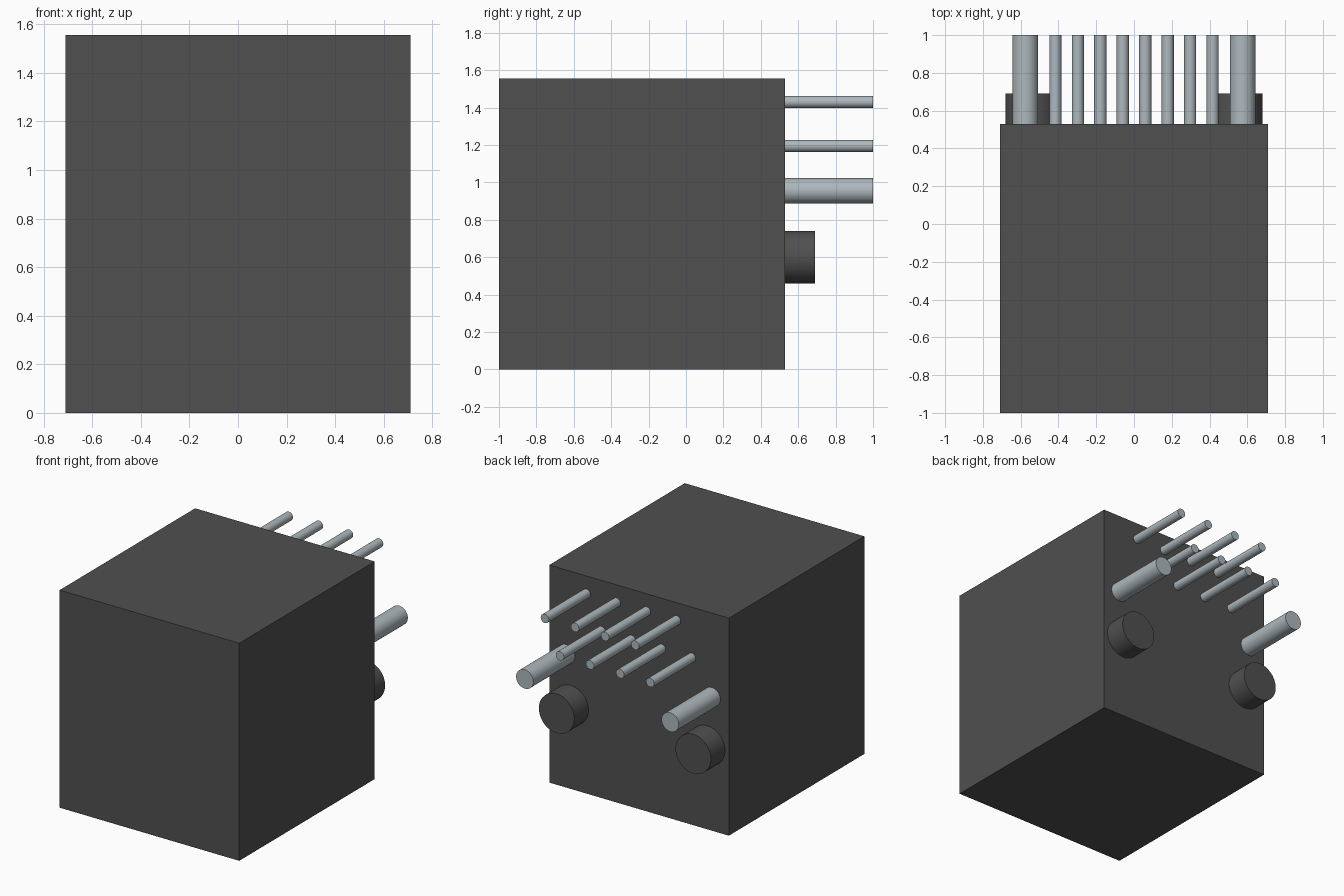
import bpy
import math

cube = bpy.data.objects.get("Cube")
if cube:
    bpy.data.objects.remove(cube, do_unlink=True)


def make_material(name, rgb, metallic=0.0):
    mat = bpy.data.materials.new(name)
    mat.use_nodes = True
    mat.diffuse_color = (*rgb, 1.0)
    mat.node_tree.nodes["Principled BSDF"].inputs["Base Color"].default_value = (*rgb, 1.0)
    return mat


dark = make_material("dark grey", (0.08, 0.08, 0.08))
steel = make_material("pale steel", (0.42, 0.48, 0.51))

BACK = 0.53    # back face of the housing
HEIGHT = 1.555


def rod(name, x, z, radius, end, mat, sides=32):
    """Cylinder running backwards from the housing's back face."""
    bpy.ops.mesh.primitive_cylinder_add(
        vertices=sides, radius=radius, depth=end - BACK,
        location=(x, (BACK + end) / 2, z), rotation=(math.pi / 2, 0, 0))
    obj = bpy.context.object
    obj.name = name
    obj.data.materials.append(mat)
    bpy.ops.object.shade_smooth_by_angle(angle=math.radians(30))
    return obj


# Housing block
bpy.ops.mesh.primitive_cube_add(size=1, location=(0, (BACK - 1) / 2, HEIGHT / 2))
housing = bpy.context.object
housing.name = "housing"
housing.scale = (1.42, BACK + 1, HEIGHT)
bpy.ops.object.transform_apply(location=False, rotation=False, scale=True)
housing.data.materials.append(dark)

# Two staggered rows of four thin pins
PITCH = 0.119
for i in range(4):
    rod(f"upper_pin_{i + 1}", 3.5 * PITCH - 2 * i * PITCH, 1.43, 0.032, 1.0, steel)
    rod(f"lower_pin_{i + 1}", 2.5 * PITCH - 2 * i * PITCH, 1.195, 0.032, 1.0, steel)

# Thick pins and short locating pegs on both sides
for side, s in (("left", 1), ("right", -1)):
    rod(f"{side}_thick_pin", s * 0.575, 0.955, 0.068, 1.0, steel)
    rod(f"{side}_peg", s * 0.54, 0.60, 0.14, 0.69, dark, 48)
